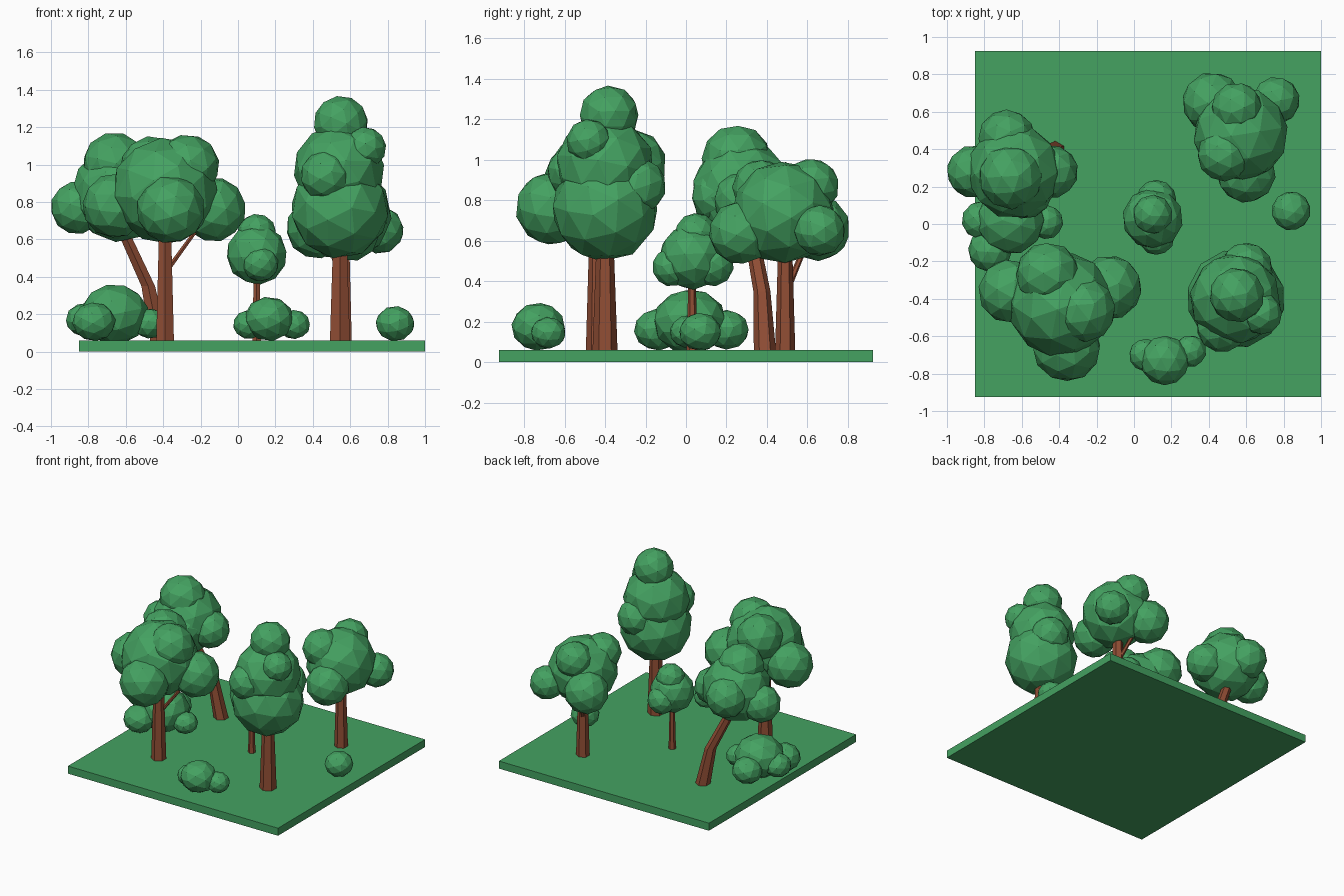
import bpy, bmesh, random
from mathutils import Vector, Matrix, Euler

random.seed(4)

old = bpy.data.objects.get("Cube")
if old:
    bpy.data.objects.remove(old, do_unlink=True)


def make_material(name, rgb):
    mat = bpy.data.materials.new(name)
    mat.use_nodes = True
    color = (*rgb, 1)
    mat.diffuse_color = color
    mat.node_tree.nodes["Principled BSDF"].inputs["Base Color"].default_value = color
    return mat


green = make_material("leaf green", (.058, .36, .12))
brown = make_material("bark brown", (.28, .075, .035))


def add_object(name, bm, mat):
    bmesh.ops.recalc_face_normals(bm, faces=bm.faces)
    mesh = bpy.data.meshes.new(name)
    bm.to_mesh(mesh)
    bm.free()
    mesh.materials.append(mat)
    obj = bpy.data.objects.new(name, mesh)
    bpy.context.collection.objects.link(obj)
    return obj


def foliage(name, blobs, squash=1):
    """Cluster of faceted balls, each given as x, y, z, radius."""
    bm = bmesh.new()
    for x, y, z, r in blobs:
        turn = Euler([random.uniform(0, 6) for _ in range(3)]).to_matrix().to_4x4()
        place = Matrix.Translation((x, y, z)) @ Matrix.Diagonal((1, 1, squash, 1)) @ turn
        bmesh.ops.create_icosphere(bm, subdivisions=2, radius=r * 1.02, matrix=place)
    add_object(name, bm, green)


def limb(name, points, radii, sides=6):
    """Tapered, faceted tube with level rings through the points."""
    bm = bmesh.new()
    rings = []
    for p, r in zip(points, radii):
        made = bmesh.ops.create_circle(bm, segments=sides, radius=r,
                                       matrix=Matrix.Translation(Vector(p)))
        rings.append(made["verts"])
    for low, high in zip(rings, rings[1:]):
        for i in range(sides):
            j = (i + 1) % sides
            bm.faces.new((low[i], low[j], high[j], high[i]))
    bm.faces.new(rings[0])
    bm.faces.new(rings[-1])
    add_object(name, bm, brown)


# Ground slab
bm = bmesh.new()
slab = Matrix.Translation((.075, 0, .03)) @ Matrix.Diagonal((1.85, 1.85, .06, 1))
bmesh.ops.create_cube(bm, size=1, matrix=slab)
add_object("ground_slab", bm, green)

# Straight trunks: name, x, y, top, base radius
for name, x, y, top, r in (
    ("front_left_trunk", -.39, -.44, .7, .055),
    ("tall_tree_trunk", .545, -.4, .65, .062),
    ("back_right_trunk", .565, .49, .65, .05),
    ("small_tree_trunk", .1, .03, .45, .027),
):
    limb(name, [(x, y, .05), (x, y, top)], [r, r * .65])

# Bent trunk and the thin side branches
limb("back_left_trunk", [(-.42, .39, .05), (-.48, .375, .35), (-.64, .31, .7)],
     [.055, .042, .035])
limb("front_left_branch", [(-.39, -.43, .42), (-.23, -.38, .64)], [.018, .014])
limb("back_right_branch", [(.56, .5, .36), (.48, .6, .6)], [.018, .014])

# Wide front left tree
foliage("front_left_crown", [
    (-.39, -.43, .86, .28), (-.46, -.27, .98, .17), (-.27, -.46, .99, .17),
    (-.36, -.66, .76, .18), (-.66, -.36, .78, .17), (-.13, -.34, .76, .17),
])

# Back left tree over the bent trunk
foliage("back_left_crown", [
    (-.64, .28, .84, .25), (-.66, .25, 1, .17), (-.86, .28, .77, .14),
    (-.44, .28, .8, .14), (-.68, .46, .84, .15), (-.58, .17, .82, .14),
])

# Tall front right tree
foliage("tall_tree_crown", [
    (.545, -.4, .76, .26), (.54, -.4, .97, .24), (.55, -.38, 1.22, .145),
    (.68, -.48, 1.09, .11), (.47, -.55, .94, .135), (.6, -.24, .87, .14),
])

# Back right tree
foliage("back_right_crown", [
    (.57, .48, .74, .25), (.55, .62, .87, .135), (.42, .65, .66, .16),
    (.76, .66, .65, .125), (.48, .37, .86, .14), (.6, .27, .64, .155),
])

# Small middle tree
foliage("small_tree_crown", [
    (.1, .03, .52, .16), (.1, .05, .63, .105),
    (.12, -.07, .47, .095), (.12, .13, .48, .105),
])

# Bushes
foliage("left_bush", [
    (-.66, .02, .2, .18), (-.77, -.14, .16, .115), (-.47, .01, .15, .09),
    (-.82, .02, .17, .1), (-.68, .2, .16, .11),
], .88)
foliage("front_bush", [
    (.165, -.73, .175, .13), (.06, -.7, .145, .085), (.3, -.68, .145, .085),
], .9)
foliage("round_bush", [(.84, .07, .15, .103)], .9)
